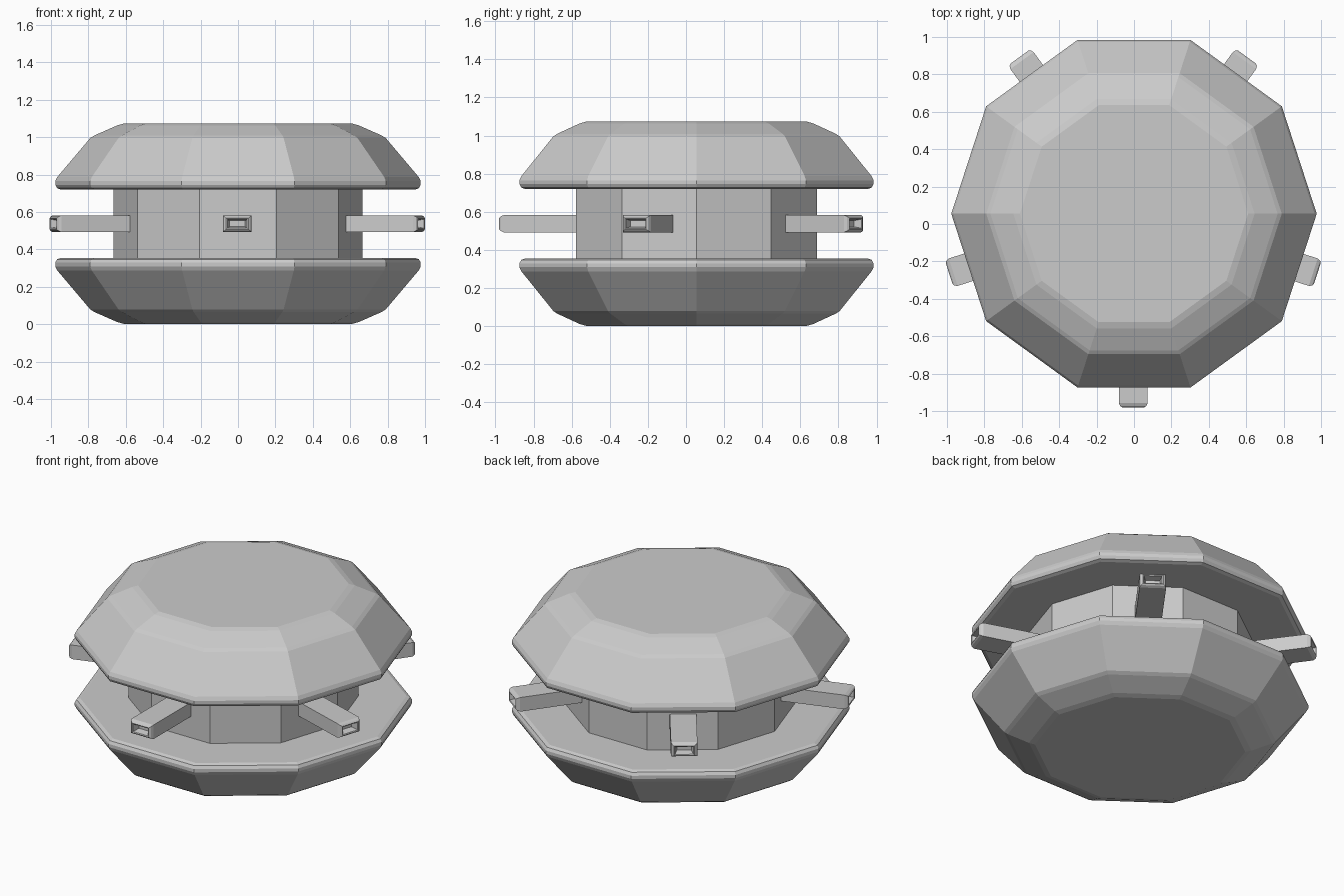
import bpy, bmesh
from math import cos, sin, pi, radians

if "Cube" in bpy.data.objects:
    bpy.data.objects.remove(bpy.data.objects["Cube"])

CY = 0.055      # y of the body's axis
MID = 0.5375    # mid height
SIDES = 10


def loft(name, rings):
    """Skin a list of point rings and cap both ends."""
    bm = bmesh.new()
    loops = [[bm.verts.new(p) for p in ring] for ring in rings]
    n = len(loops[0])
    for a, b in zip(loops, loops[1:]):
        for i in range(n):
            j = (i + 1) % n
            bm.faces.new((a[i], a[j], b[j], b[i]))
    bm.faces.new(loops[0][::-1])
    bm.faces.new(loops[-1])
    bmesh.ops.recalc_face_normals(bm, faces=bm.faces)
    mesh = bpy.data.meshes.new(name)
    bm.to_mesh(mesh)
    bm.free()
    obj = bpy.data.objects.new(name, mesh)
    bpy.context.collection.objects.link(obj)
    return obj


def decagon(r, z):
    return [(r * cos(2 * pi * i / SIDES), CY + r * sin(2 * pi * i / SIDES), z)
            for i in range(SIDES)]


# Shells: (radius, height above mid plane), lower one is mirrored
shell = [(0.945, 0.182), (0.967, 0.19), (0.977, 0.208), (0.977, 0.228),
         (0.966, 0.25), (0.79, 0.458), (0.768, 0.472), (0.645, 0.526),
         (0.61, 0.5355)]
for name, s in (("upper_shell", 1), ("lower_shell", -1)):
    loft(name, [decagon(r, MID + s * h) for r, h in shell])

# Central drum between the shells
loft("core", [decagon(0.665, MID - 0.25), decagon(0.665, MID + 0.25)])

# Radial bars with chamfered, recessed tips: (distance, half width, half height)
bar = [(0.55, 0.077, 0.045), (1.012, 0.077, 0.045), (1.028, 0.07, 0.038),
       (1.035, 0.059, 0.03), (1.032, 0.053, 0.024), (0.99, 0.042, 0.016)]
for k in range(5):
    a = radians(-90 + 72 * k)
    ux, uy = cos(a), sin(a)
    rings = []
    for d, w, h in bar:
        rings.append([(d * ux - s * w * uy - 0.004, CY + d * uy + s * w * ux, MID + t * h)
                      for s, t in ((-1, -1), (1, -1), (1, 1), (-1, 1))])
    loft(f"radial_bar_{k + 1}", rings)
